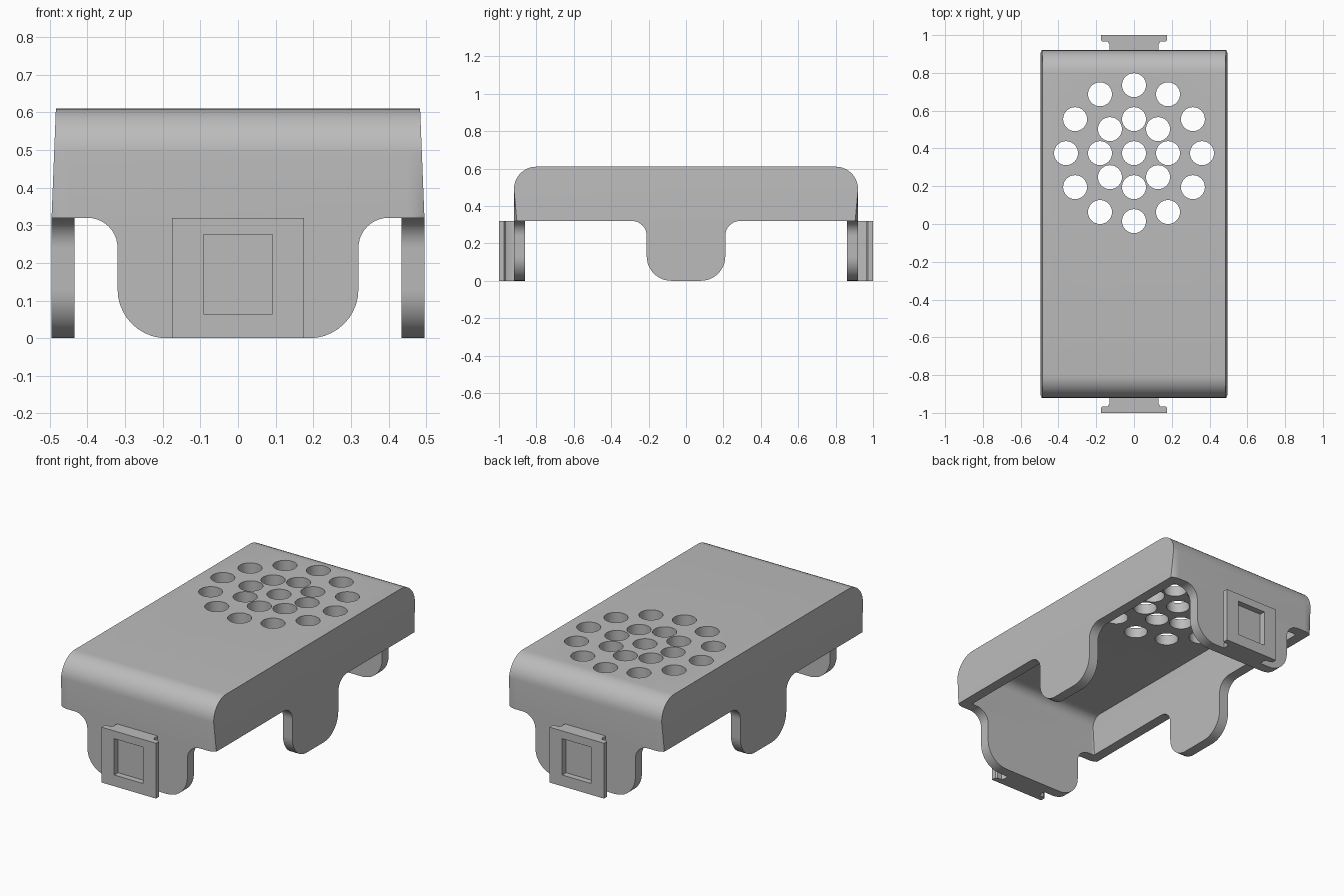
import bpy, bmesh, math

cube = bpy.data.objects.get("Cube")
if cube:
    bpy.data.objects.remove(cube, do_unlink=True)

grey = bpy.data.materials.new("plain_grey")
grey.use_nodes = True
grey.diffuse_color = (0.5, 0.5, 0.5, 1)
grey.node_tree.nodes["Principled BSDF"].inputs["Base Color"].default_value = (0.5, 0.5, 0.5, 1)

LIP = 0.32      # height of the lower rim between the legs
WALL = 0.06
HX, HY, TOP = 0.495, 0.92, 0.61


def arc(cx, cy, r, a0, a1, n=10):
    angles = [math.radians(a0 + (a1 - a0) * i / n) for i in range(n + 1)]
    return [(cx + r * math.cos(a), cy + r * math.sin(a)) for a in angles]


def prism(bm, outline, axis, a, b):
    """Extrude a 2D outline along an axis, from a to b."""
    def place(p, d):
        return {"x": (d, p[0], p[1]), "y": (p[0], d, p[1]), "z": (p[0], p[1], d)}[axis]
    low = [bm.verts.new(place(p, a)) for p in outline]
    high = [bm.verts.new(place(p, b)) for p in outline]
    bm.faces.new(low)
    bm.faces.new(high)
    for i in range(len(low)):
        j = (i + 1) % len(low)
        bm.faces.new((low[i], low[j], high[j], high[i]))


def finish(bm, name):
    bmesh.ops.recalc_face_normals(bm, faces=bm.faces)
    mesh = bpy.data.meshes.new(name)
    bm.to_mesh(mesh)
    bm.free()
    mesh.materials.append(grey)
    obj = bpy.data.objects.new(name, mesh)
    bpy.context.collection.objects.link(obj)
    return obj


def activate(obj):
    bpy.ops.object.select_all(action="DESELECT")
    obj.select_set(True)
    bpy.context.view_layer.objects.active = obj


def cut(obj, cutter):
    activate(obj)
    mod = obj.modifiers.new("cut", "BOOLEAN")
    mod.operation, mod.solver, mod.object = "DIFFERENCE", "EXACT", cutter
    bpy.ops.object.modifier_apply(modifier=mod.name)
    bpy.data.objects.remove(cutter, do_unlink=True)


def rounded_block(name, hx, hy, bottom, top, r, edge):
    """Block with large end rounding, small side rounding and slight draft."""
    bm = bmesh.new()
    outline = [(-hy, bottom), (hy, bottom)]
    outline += arc(hy - r, top - r, r, 0, 90) + arc(r - hy, top - r, r, 90, 180)
    prism(bm, outline, "x", -hx, hx)
    rim = [e for e in bm.edges
           if abs(e.verts[0].co.x - e.verts[1].co.x) < 1e-4
           and max(v.co.z for v in e.verts) > bottom + 0.01]
    bmesh.ops.bevel(bm, geom=rim, offset=edge, segments=6, profile=0.5, affect="EDGES")
    bmesh.ops.bisect_plane(bm, geom=bm.verts[:] + bm.edges[:] + bm.faces[:],
                           plane_co=(0, 0, LIP + 0.01), plane_no=(0, 0, 1))
    for v in bm.verts:
        v.co.x *= 1 - 0.08 * max(0, v.co.z - LIP - 0.01)
    return finish(bm, name)


def leg_gap(u, r_foot, r_rim, far):
    """Outline of the open space beside one rounded leg."""
    return ([(u - r_foot, -0.1)] + arc(u - r_foot, r_foot, r_foot, -90, 0)
            + arc(u + r_rim, LIP - r_rim, r_rim, 180, 90) + [(far, LIP), (far, -0.1)])


# Hollow cover
cover = rounded_block("cover", HX, HY, 0, TOP, 0.12, 0.045)
cut(cover, rounded_block("cavity", HX - WALL, HY - WALL, -0.1, TOP - WALL, 0.06, 0.015))

# Gaps that leave one leg on each wall
end_gaps, side_gaps = bmesh.new(), bmesh.new()
for sx in (-1, 1):
    for sy in (-1, 1):
        end = [(sx * u, z) for u, z in leg_gap(0.32, 0.13, 0.08, 0.6)]
        side = [(sy * u, z) for u, z in leg_gap(0.21, 0.13, 0.08, 1.1)]
        prism(end_gaps, end, "y", sy * 0.8, sy * 1.1)
        prism(side_gaps, side, "x", sx * 0.41, sx * 0.6)
cut(cover, finish(end_gaps, "end_gaps"))
cut(cover, finish(side_gaps, "side_gaps"))

# Vent holes: a centre hole and two rings
vents = bmesh.new()
for count, radius in ((1, 0), (8, 0.18), (12, 0.36)):
    for i in range(count):
        a = math.tau * i / count
        hole = arc(radius * math.cos(a), 0.375 + radius * math.sin(a), 0.0635, 0, 360, 32)[:-1]
        prism(vents, hole, "z", 0.45, 0.7)
cut(cover, finish(vents, "vents"))

# Slide clips with a square pocket on both ends
half = [(0.13, 0.91), (0.13, 0.95), (0.138, 0.965), (0.165, 0.965), (0.175, 0.972), (0.175, 1.0)]
parts = [cover]
for sy, name in ((-1, "front_clip"), (1, "back_clip")):
    outline = half + [(-x, y) for x, y in reversed(half)]
    bm = bmesh.new()
    prism(bm, [(x, sy * y) for x, y in outline], "z", 0, LIP)
    clip = finish(bm, name)
    bm = bmesh.new()
    prism(bm, [(-0.092, 0.065), (0.092, 0.065), (0.092, 0.275), (-0.092, 0.275)],
          "y", sy * 0.965, sy * 1.1)
    cut(clip, finish(bm, "pocket"))
    parts.append(clip)

for obj in parts:
    activate(obj)
    bpy.ops.object.shade_smooth_by_angle(angle=math.radians(30))
